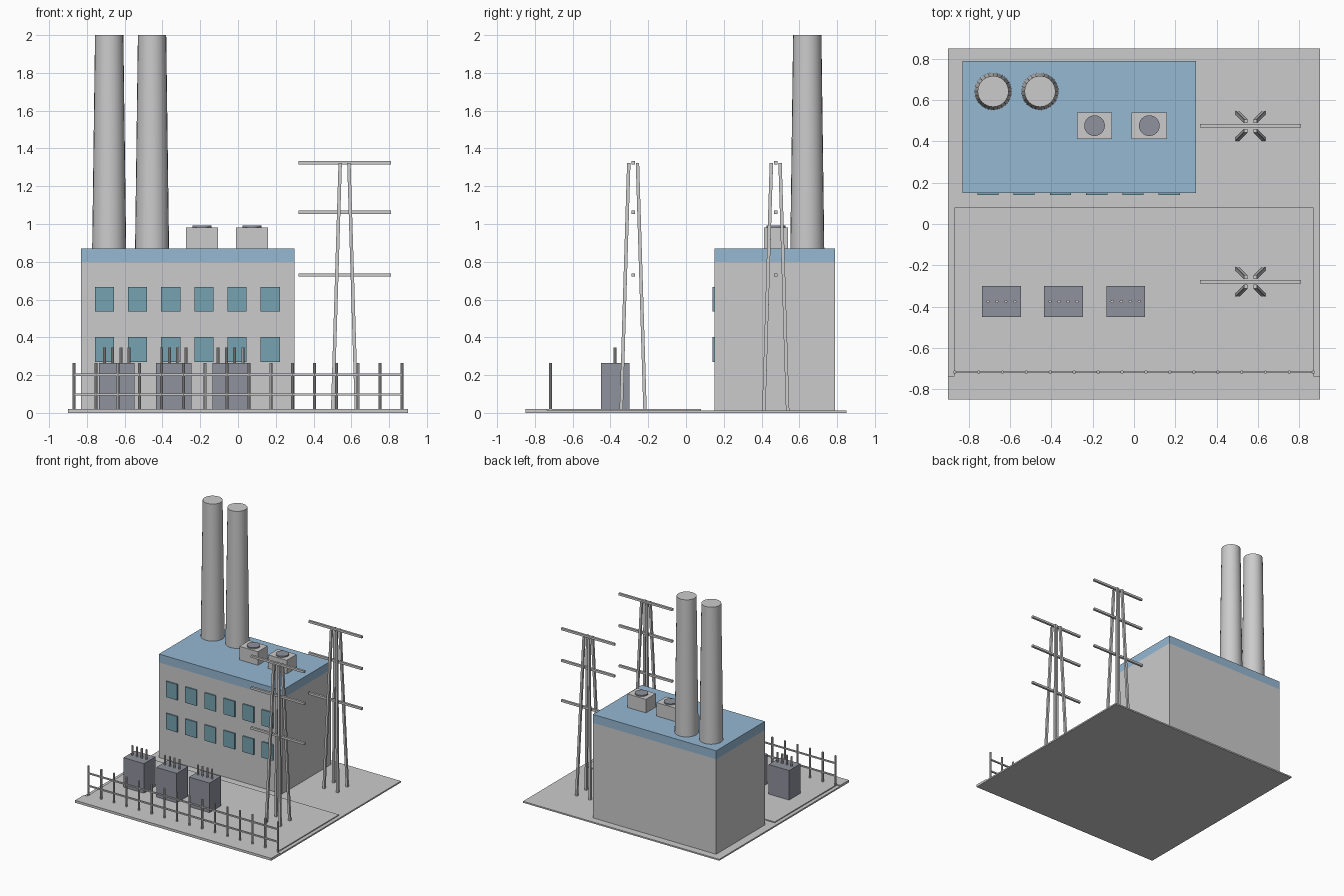
import bpy, bmesh
from mathutils import Vector, Matrix

if "Cube" in bpy.data.objects:
    bpy.data.objects.remove(bpy.data.objects["Cube"])


def material(name, rgb):
    m = bpy.data.materials.new(name)
    m.diffuse_color = (*rgb, 1)
    m.use_nodes = True
    m.node_tree.nodes["Principled BSDF"].inputs["Base Color"].default_value = m.diffuse_color
    return m


BLUE = material("roof_blue", (0.30, 0.48, 0.65))
GLASS = material("window_glass", (0.18, 0.36, 0.44))
DARK = material("dark_metal", (0.28, 0.29, 0.34))


def finish(name, bm, mat=None, smooth=False):
    me = bpy.data.meshes.new(name)
    bm.to_mesh(me)
    bm.free()
    ob = bpy.data.objects.new(name, me)
    bpy.context.collection.objects.link(ob)
    if mat:
        me.materials.append(mat)
    if smooth:
        bpy.context.view_layer.objects.active = ob
        ob.select_set(True)
        bpy.ops.object.shade_smooth_by_angle()
        ob.select_set(False)
    return ob


def add_box(bm, x0, x1, y0, y1, z0, z1):
    c = Vector((x0 + x1, y0 + y1, z0 + z1)) / 2
    s = Matrix.Diagonal((x1 - x0, y1 - y0, z1 - z0, 1))
    bmesh.ops.create_cube(bm, size=1, matrix=Matrix.Translation(c) @ s)


def box(name, dims, mat=None):
    bm = bmesh.new()
    add_box(bm, *dims)
    return finish(name, bm, mat)


def add_cyl(bm, x, y, z0, z1, r0, r1, n):
    bmesh.ops.create_cone(bm, cap_ends=True, segments=n, radius1=r0, radius2=r1,
                          depth=z1 - z0, matrix=Matrix.Translation((x, y, (z0 + z1) / 2)))


def add_bar(bm, a, b, w):
    a, b = Vector(a), Vector(b)
    d = b - a
    rot = Vector((0, 0, 1)).rotation_difference(d).to_matrix().to_4x4()
    bmesh.ops.create_cube(bm, size=1, matrix=Matrix.Translation((a + b) / 2) @ rot
                          @ Matrix.Diagonal((w, w, d.length, 1)))


# Site slab, yard and front apron
box("ground_slab", (-0.9, 0.9, -0.85, 0.85, 0, 0.012))
box("switch_yard", (-0.87, 0.87, -0.735, 0.08, 0.012, 0.02))
box("front_apron", (-0.9, 0.9, -0.85, -0.735, 0.012, 0.02))

# Main hall with blue roof band
box("main_hall", (-0.83, 0.30, 0.15, 0.79, 0.01, 0.80))
box("roof", (-0.83, 0.30, 0.15, 0.79, 0.80, 0.87), BLUE)

# Windows
bm = bmesh.new()
for z in (0.27, 0.536):
    for i in range(6):
        x = -0.707 + i * 0.1755
        add_box(bm, x - 0.051, x + 0.051, 0.14, 0.155, z, z + 0.131)
finish("windows", bm, GLASS)

# Chimneys
for i, x in enumerate((-0.682, -0.455)):
    bm = bmesh.new()
    add_cyl(bm, x, 0.642, 0.87, 2.0, 0.09, 0.075, 24)
    finish(f"chimney_{i + 1}", bm, smooth=True)

# Roof cooling units with fans
for i, x in enumerate((-0.191, 0.074)):
    box(f"roof_unit_{i + 1}", (x - 0.085, x + 0.085, 0.412, 0.54, 0.87, 0.982))
    bm = bmesh.new()
    add_cyl(bm, x, 0.476, 0.98, 0.992, 0.05, 0.05, 24)
    finish(f"roof_fan_{i + 1}", bm, DARK)

# Transformers with bushings
for i, x in enumerate((-0.642, -0.341, -0.04)):
    box(f"transformer_{i + 1}", (x - 0.094, x + 0.094, -0.45, -0.30, 0.02, 0.265), DARK)
    bm = bmesh.new()
    for k in range(4):
        add_cyl(bm, x + (k - 1.5) * 0.0435, -0.375, 0.26, 0.345, 0.008, 0.008, 8)
    finish(f"bushings_{i + 1}", bm)

# Fence
bm = bmesh.new()
for i in range(16):
    add_cyl(bm, -0.868 + i * 1.736 / 15, -0.717, 0.02, 0.265, 0.008, 0.008, 8)
for z in (0.098, 0.202):
    add_bar(bm, (-0.868, -0.717, z), (0.868, -0.717, z), 0.011)
finish("fence", bm)

# Power line towers
for i, y in enumerate((-0.28, 0.475)):
    x = 0.564
    bm = bmesh.new()
    for sx in (-1, 1):
        for sy in (-1, 1):
            add_bar(bm, (x + sx * 0.063, y + sy * 0.063, 0.013),
                    (x + sx * 0.023, y + sy * 0.023, 1.323), 0.018)
    for z in (0.73, 1.062, 1.325):
        add_bar(bm, (x - 0.245, y, z), (x + 0.245, y, z), 0.018)
    finish(f"power_tower_{i + 1}", bm)
